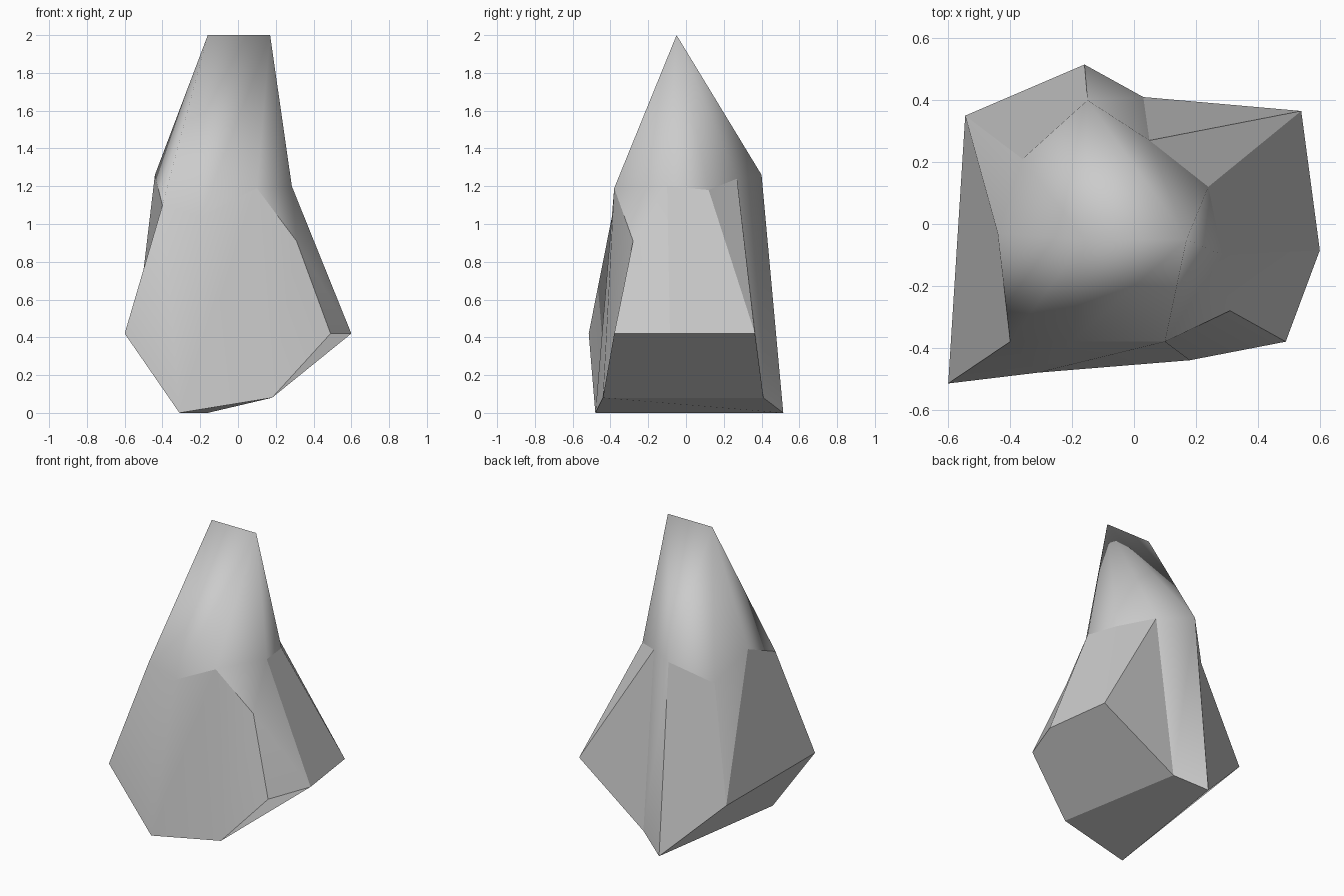
import bpy
import bmesh

default_cube = bpy.data.objects.get("Cube")
if default_cube:
    bpy.data.objects.remove(default_cube, do_unlink=True)

# One stone colour for the whole rock
stone = bpy.data.materials.new("grey_stone")
stone.use_nodes = True
stone.diffuse_color = (0.6, 0.6, 0.6, 1)
stone.node_tree.nodes["Principled BSDF"].inputs["Base Color"].default_value = stone.diffuse_color

# Corner points: the peak ridge, the shoulder ring, the belly ring and the base
corners = {
    "peak_right": (-.16, -.05, 2), "peak_left": (.17, -.05, 2),
    "shoulder_front_right": (-.4, -.38, 1.1), "shoulder_front": (-.2, -.38, 1.04),
    "shoulder_front_left": (.1, -.38, 1.19), "shoulder_left": (.285, -.1, 1.2),
    "shoulder_back_left": (.24, .12, 1.18), "shoulder_back": (.05, .27, 1.24),
    "shoulder_rear_tip": (-.15, .4, 1.26), "shoulder_back_right": (-.36, .21, 1.1),
    "shoulder_right": (-.44, -.03, 1.26),
    "rib_left": (.31, -.28, .91),
    "belly_front_right": (-.6, -.515, .42), "belly_front_left": (.49, -.38, .42),
    "belly_left": (.6, -.085, .42), "belly_back_left": (.54, .365, .42),
    "belly_back_right": (-.545, .35, .38),
    "base_front_right": (-.31, -.48, 0), "base_front_left": (.18, -.44, .08),
    "base_back_left": (.03, .41, .08), "base_back_right": (-.16, .515, 0),
}

bm = bmesh.new()
point = {name: bm.verts.new(position) for name, position in corners.items()}


def facet(*names):
    bm.faces.new([point[name] for name in names])


def fan(tip, *ring):
    for first, second in zip(ring, ring[1:]):
        facet(tip, first, second)


# Tapering cap: two fans that meet along the peak ridge
fan("peak_left", "peak_right", "shoulder_front", "shoulder_front_left", "shoulder_left",
    "shoulder_back_left", "shoulder_back", "shoulder_rear_tip", "peak_right")
fan("peak_right", "shoulder_rear_tip", "shoulder_back_right", "shoulder_right",
    "shoulder_front_right", "shoulder_front")

# Front wall
facet("belly_front_right", "base_front_right", "base_front_left",
      "shoulder_front_left", "shoulder_front", "shoulder_front_right")
facet("base_front_left", "belly_front_left", "rib_left", "shoulder_front_left")

# Left wall
facet("shoulder_front_left", "rib_left", "shoulder_left")
facet("rib_left", "belly_front_left", "belly_left", "shoulder_left")
facet("shoulder_left", "belly_left", "belly_back_left", "shoulder_back_left")

# Back wall
facet("belly_back_left", "shoulder_back", "shoulder_back_left")
facet("belly_back_left", "base_back_left", "shoulder_back")
facet("base_back_left", "base_back_right", "shoulder_rear_tip", "shoulder_back")
facet("base_back_right", "belly_back_right", "shoulder_back_right", "shoulder_rear_tip")

# Right wall
facet("belly_back_right", "belly_front_right", "shoulder_front_right", "shoulder_right")
facet("belly_back_right", "shoulder_right", "shoulder_back_right")

# Underside
facet("belly_front_left", "belly_left", "belly_back_left", "base_back_left", "base_front_left")
facet("base_front_left", "base_back_left", "base_back_right", "base_front_right")
facet("base_front_right", "base_back_right", "belly_back_right", "belly_front_right")

# Smooth cap, crisp breaks everywhere else
bmesh.ops.recalc_face_normals(bm, faces=bm.faces[:])
peaks = {point["peak_right"], point["peak_left"]}
for face in bm.faces:
    face.smooth = True
for edge in bm.edges:
    edge.smooth = bool(peaks & set(edge.verts)) or edge.calc_face_angle(0) < 0.25

mesh = bpy.data.meshes.new("rock")
bm.to_mesh(mesh)
bm.free()
mesh.materials.append(stone)
rock = bpy.data.objects.new("rock", mesh)
bpy.context.scene.collection.objects.link(rock)
